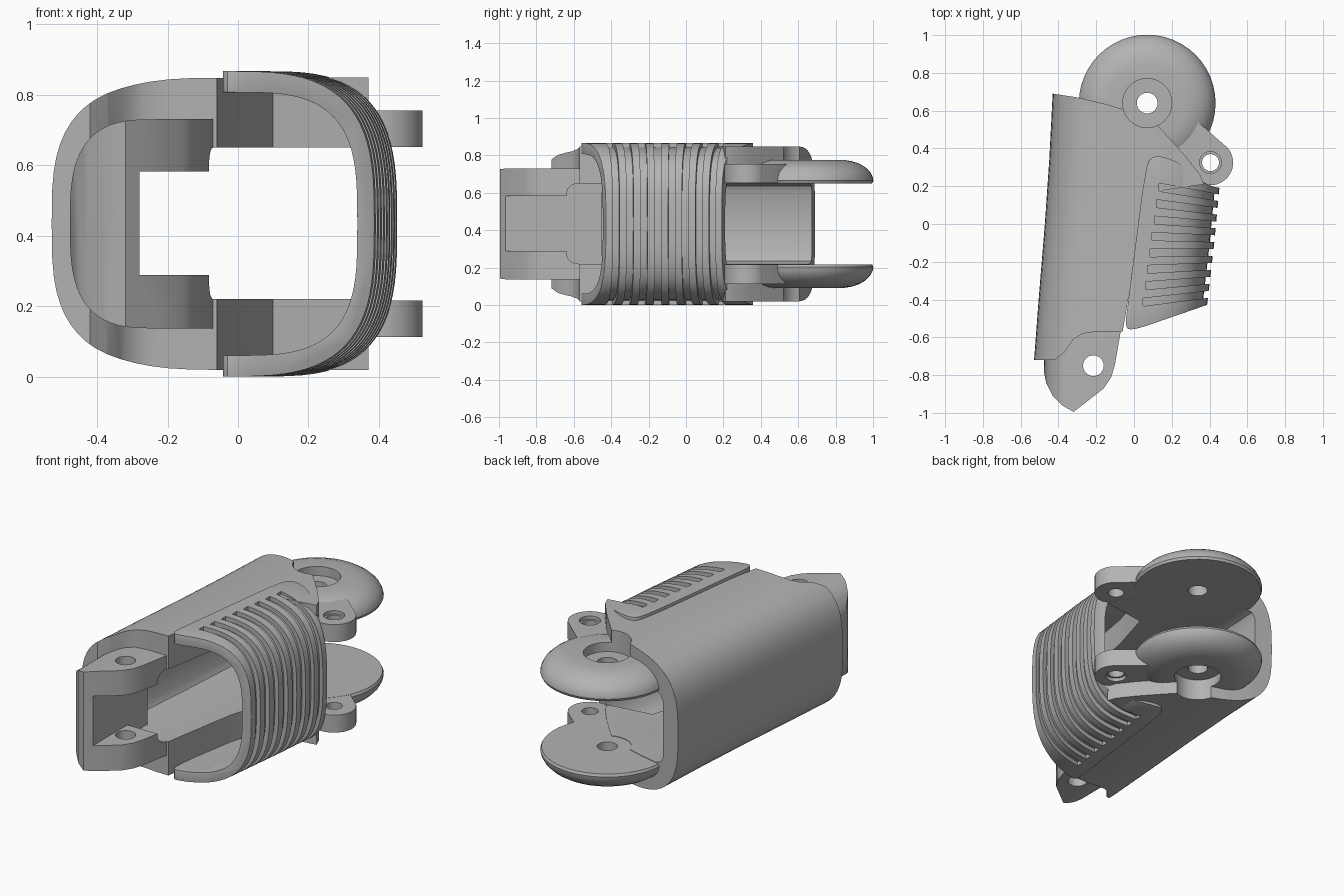
import bpy, bmesh, math
from mathutils import Vector

if "Cube" in bpy.data.objects:
    bpy.data.objects.remove(bpy.data.objects["Cube"])

MID = 0.4335  # mirror height
grey = bpy.data.materials.new("warm_grey_plastic")
grey.use_nodes = True
grey.diffuse_color = (0.45, 0.45, 0.45, 1)
grey.node_tree.nodes["Principled BSDF"].inputs["Base Color"].default_value = (0.45, 0.45, 0.45, 1)


def make(name, bm):
    bmesh.ops.recalc_face_normals(bm, faces=bm.faces)
    me = bpy.data.meshes.new(name)
    bm.to_mesh(me)
    bm.free()
    me.materials.append(grey)
    ob = bpy.data.objects.new(name, me)
    bpy.context.collection.objects.link(ob)
    return ob


def stack(name, rings):
    """Closed solid through rings of equal point count."""
    bm = bmesh.new()
    vs = [[bm.verts.new(p) for p in r] for r in rings]
    n = len(vs[0])
    for a, b in zip(vs, vs[1:]):
        for i in range(n):
            j = (i + 1) % n
            bm.faces.new((a[i], a[j], b[j], b[i]))
    bm.faces.new(vs[0])
    bm.faces.new(vs[-1])
    return make(name, bm)


def prism(name, pts, z0, z1):
    return stack(name, [[(x, y, z) for x, y in pts] for z in (z0, z1)])


def box(x0, x1, y0, y1, z0, z1):
    return prism("cutter", [(x0, y0), (x1, y0), (x1, y1), (x0, y1)], z0, z1)


def arc(cx, cy, r, a0, a1, n):
    return [(cx + r * math.cos(math.radians(a0 + (a1 - a0) * i / n)),
             cy + r * math.sin(math.radians(a0 + (a1 - a0) * i / n))) for i in range(n + 1)]


def rounded(pts, r=0.04, n=5):
    """Round every corner of a polygon."""
    out = []
    for i, p in enumerate(pts):
        p = Vector(p)
        a, b = Vector(pts[i - 1]) - p, Vector(pts[(i + 1) % len(pts)]) - p
        s = p + a.normalized() * min(r, a.length * 0.45)
        e = p + b.normalized() * min(r, b.length * 0.45)
        for k in range(n + 1):
            t = k / n
            out.append(tuple(s * (1 - t) ** 2 + p * 2 * t * (1 - t) + e * t * t))
    return out


def hull_loft(name, stations, side, a, b, power, segs=32):
    """Half superellipse section bulging to one side, lofted along y."""
    rings = []
    for y, edge in stations:
        cx = edge - side * a
        ring = [(cx - side * 0.8, y, MID + b), (cx - side * 0.8, y, MID - b)]
        for i in range(segs + 1):
            t = -math.pi / 2 + math.pi * i / segs
            c, s = max(math.cos(t), 0), math.sin(t)
            ring.append((cx + side * a * c ** (2 / power), y,
                         MID + b * math.copysign(abs(s) ** (2 / power), s)))
        rings.append(ring)
    return stack(name, rings)


def apply_mods(ob):
    dg = bpy.context.evaluated_depsgraph_get()
    me = bpy.data.meshes.new_from_object(ob.evaluated_get(dg))
    ob.modifiers.clear()
    ob.data = me


def boolean(ob, cutter, op="DIFFERENCE"):
    m = ob.modifiers.new("cut", "BOOLEAN")
    m.operation, m.solver, m.object = op, "EXACT", cutter
    apply_mods(ob)
    bpy.data.objects.remove(cutter)


def soften(ob, width, angle=45):
    m = ob.modifiers.new("soft_edge", "BEVEL")
    m.width, m.segments, m.limit_method = width, 3, "ANGLE"
    m.angle_limit = math.radians(angle)
    apply_mods(ob)


def drill(ob, x, y, r, z0=-1, z1=2):
    boolean(ob, prism("cutter", arc(x, y, r, 0, 345, 23), z0, z1))


# Main shell: thick curved back with two flat cheeks
edge_line = [(-0.8, -0.535), (-0.4, -0.505), (0, -0.472), (0.35, -0.448), (0.8, -0.425)]
shell = hull_loft("shell", edge_line, -1, 0.5, 0.415, 3.2)
outline = [(-0.6, -0.72), (-0.42, -0.72), (-0.37, -0.68), (-0.32, -0.61), (-0.27, -0.58), (-0.2, -0.57),
           (-0.06, -0.57), (0.02, -0.1), (0.1, 0.17), (0.37, 0.21), (0.35, 0.26), (0.28, 0.35), (0.2, 0.44)]
outline += arc(0.07, 0.64, 0.13, -65, -165, 12)
outline += [(-0.15, 0.635), (-0.3, 0.67), (-0.43, 0.69), (-0.6, 0.7)]
boolean(shell, prism("cutter", outline, -1, 2), "INTERSECT")
channel = [[(x + 0.11, y, 0.27), (x + 0.13, y, 0.235), (x + 0.17, y, 0.22), (1, y, 0.22),
            (1, y, 0.65), (x + 0.17, y, 0.65), (x + 0.13, y, 0.635), (x + 0.11, y, 0.6)]
           for y, x in edge_line]
boolean(shell, stack("cutter", channel))

# Front knuckle: forked lug with pin hole
lug = hull_loft("front_knuckle", [(-1.1, -0.48), (-0.45, -0.475)], -1, 0.25, 0.297, 3)
lug_outline = [(-0.5, -0.45), (-0.48, -0.77), (-0.465, -0.84), (-0.43, -0.91), (-0.38, -0.96), (-0.32, -0.995),
               (-0.16, -0.87), (-0.12, -0.81), (-0.1, -0.74), (-0.05, -0.45)]
boolean(lug, prism("cutter", lug_outline, -1, 2), "INTERSECT")
boolean(lug, box(-0.28, 1, -1.2, -0.6, 0.288, 0.582))
slot = rounded([(-0.64, 0.22), (-0.3, 0.22), (-0.3, 0.65), (-0.64, 0.65)], 0.07)
boolean(lug, stack("cutter", [[(x, y, z) for y, z in slot] for x in (-0.28, 1)]))
drill(lug, -0.215, -0.75, 0.055)

# Rear hinge: domed discs with counterbore, and ears
dome = [(0.055, 0.65), (0.355, 0.65), (0.362, 0.665), (0.358, 0.685), (0.345, 0.71), (0.32, 0.735),
        (0.29, 0.754), (0.25, 0.768), (0.21, 0.775), (0.13, 0.775), (0.13, 0.72), (0.055, 0.72)]
ear_outline = [(0.0, 0.3), (0.3, 0.26)] + arc(0.405, 0.325, 0.12, -120, 40, 14) + [(0.34, 0.54), (0.1, 0.55)]
for level, flip in (("upper", False), ("lower", True)):
    def h(z):
        return 2 * MID - z if flip else z

    bm = bmesh.new()
    ring = [bm.verts.new((0.07 + r, 0.64, h(z))) for r, z in dome]
    edges = [bm.edges.new((ring[i], ring[i - 1])) for i in range(len(ring))]
    bmesh.ops.spin(bm, geom=ring + edges, cent=(0.07, 0.64, 0), axis=(0, 0, 1),
                   angle=math.tau, steps=48, use_duplicate=False)
    bmesh.ops.remove_doubles(bm, verts=bm.verts, dist=0.0005)
    make(level + "_hinge_disc", bm)

    ear = prism(level + "_hinge_ear", ear_outline, *sorted((h(0.651), h(0.755))))
    drill(ear, 0.07, 0.64, 0.14)
    drill(ear, 0.405, 0.325, 0.045)
    drill(ear, 0.405, 0.325, 0.058, *sorted((h(0.735), h(0.9))))

# Grip pad: thin curved cover on the palm side
pad_line = [(-0.7, 0.355), (-0.42, 0.388), (-0.1, 0.425), (0.19, 0.452), (0.5, 0.47)]


def pad_solid(name, inset):
    return hull_loft(name, [(y, x - inset) for y, x in pad_line], 1, 0.4 - inset, MID - inset, 3.1, 40)


pad = pad_solid("grip_pad", 0)
core = hull_loft("cutter", [(y - 0.1 if y < 0 else y + 0.1, x - 0.058) for y, x in pad_line],
                 1, 0.34, MID - 0.06, 3.3, 40)
pad_outline = rounded([(-0.05, -0.56), (0.02, -0.555), (0.7, -0.32), (0.7, 0.17), (0.44, 0.19),
                       (0.36, 0.22), (0.22, 0.34), (0.08, 0.37), (0.045, 0.18)], 0.07)
boolean(pad, prism("cutter", pad_outline, -1, 2), "INTERSECT")
boolean(pad, core)
soften(pad, 0.018, 50)

# Grip grooves fan out across the pad
for i in range(8):
    yl, yr, xl = 0.195 - 0.087 * i, 0.13 - 0.07 * i, 0.132 - 0.012 * i
    groove = prism("cutter", [(xl, yl - 0.021), (0.5, yr - 0.017), (0.5, yr + 0.017), (xl, yl + 0.021)], -1, 2)
    boolean(groove, pad_solid("cutter", 0.024))
    boolean(pad, groove)

# Smooth shading with sharp edges kept
bpy.ops.object.select_all(action="DESELECT")
for ob in bpy.context.collection.objects:
    if ob.type == "MESH" and grey.name in ob.data.materials:
        ob.select_set(True)
        bpy.context.view_layer.objects.active = ob
bpy.ops.object.shade_smooth_by_angle(angle=math.radians(30))
